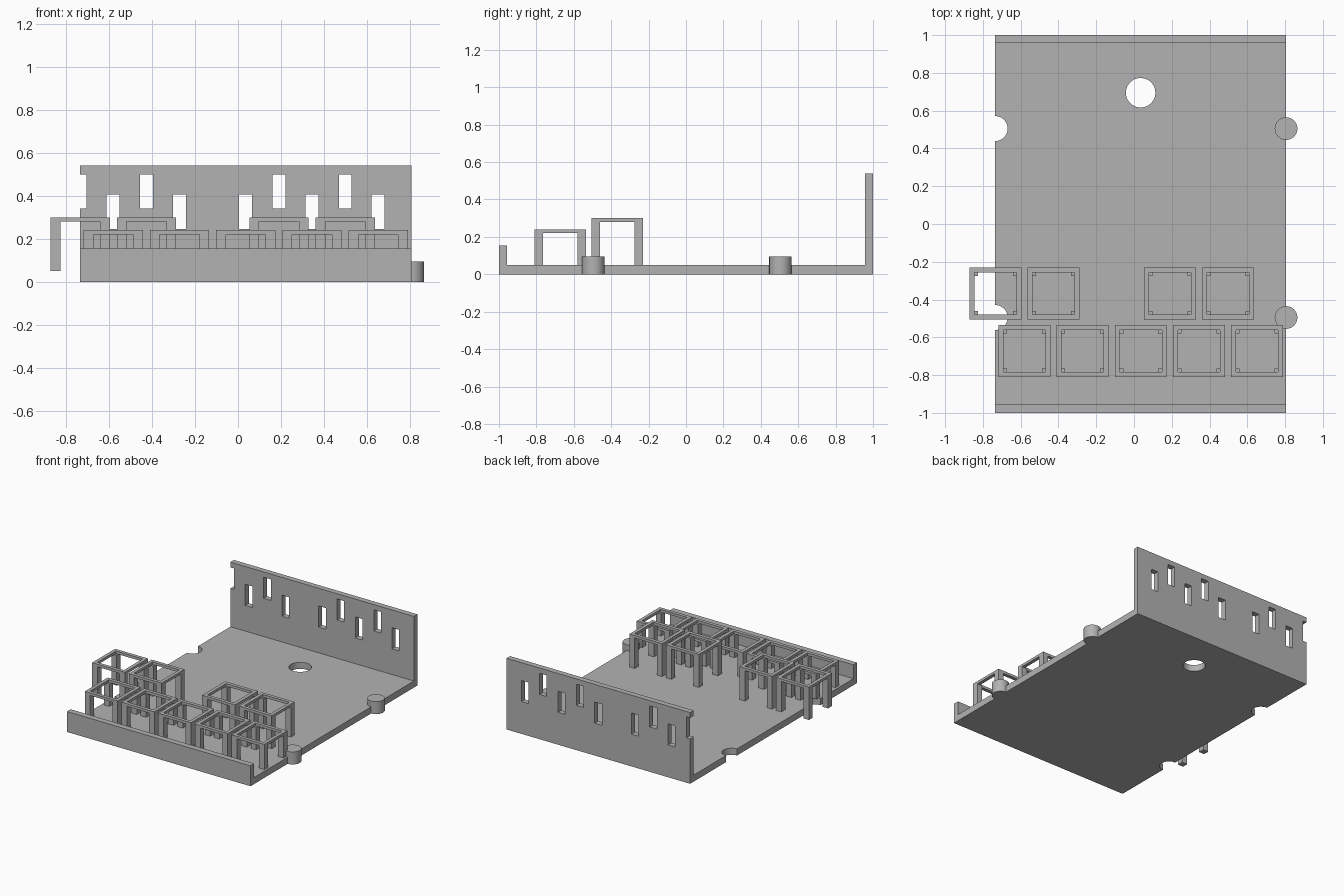
import bpy
import bmesh
import math
from mathutils import Matrix, Vector

cube = bpy.data.objects.get("Cube")
if cube:
    bpy.data.objects.remove(cube, do_unlink=True)

grey = bpy.data.materials.new("plain grey")
grey.use_nodes = True
COLOUR = (0.45, 0.45, 0.45, 1)
grey.diffuse_color = COLOUR
grey.node_tree.nodes["Principled BSDF"].inputs["Base Color"].default_value = COLOUR

LEFT, RIGHT = -0.735, 0.805      # tray edges in x
FLOOR = 0.05                     # tray floor thickness
PITCH, FRAME = 0.3078, 0.275     # frame spacing and outer size
LOW_ROW = [-0.58 + PITCH * i for i in range(5)]
HIGH_ROW = [-0.733 + PITCH * i for i in (0, 1, 3, 4)]


def make_object(name, bm):
    bmesh.ops.recalc_face_normals(bm, faces=bm.faces)
    mesh = bpy.data.meshes.new(name)
    bm.to_mesh(mesh)
    bm.free()
    mesh.materials.append(grey)
    obj = bpy.data.objects.new(name, mesh)
    bpy.context.collection.objects.link(obj)
    return obj


def add_box(bm, low, high):
    low, high = Vector(low), Vector(high)
    matrix = Matrix.Translation((low + high) / 2) @ Matrix.Diagonal((*(high - low), 1))
    bmesh.ops.create_cube(bm, size=1, matrix=matrix)


def add_cylinder(bm, x, y, radius, bottom, top):
    bmesh.ops.create_cone(bm, cap_ends=True, segments=48, radius1=radius, radius2=radius,
                          depth=top - bottom,
                          matrix=Matrix.Translation((x, y, (bottom + top) / 2)))


def smooth(obj):
    bpy.ops.object.select_all(action='DESELECT')
    obj.select_set(True)
    bpy.context.view_layer.objects.active = obj
    bpy.ops.object.shade_smooth_by_angle(angle=math.radians(30))


# Tray: side profile with front lip and back wall, extruded along x
profile = [(-1, 0), (1, 0), (1, 0.54), (0.958, 0.54), (0.958, FLOOR),
           (-0.956, FLOOR), (-0.956, 0.155), (-1, 0.155)]
bm = bmesh.new()
side = bm.faces.new([bm.verts.new((LEFT, y, z)) for y, z in profile])
extruded = bmesh.ops.extrude_face_region(bm, geom=[side])["geom"]
bmesh.ops.translate(bm, vec=(RIGHT - LEFT, 0, 0),
                    verts=[v for v in extruded if isinstance(v, bmesh.types.BMVert)])
tray = make_object("tray", bm)

# Cutters: cable hole, edge notches and back wall slots
bm = bmesh.new()
add_cylinder(bm, 0.035, 0.695, 0.078, -0.1, 0.15)
for y in (-0.495, 0.505):
    add_cylinder(bm, LEFT, y, 0.066, -0.1, 0.15)
for centres, bottom in ((LOW_ROW, 0.245), (HIGH_ROW, 0.34)):
    for x in centres:
        add_box(bm, (x - 0.03, 0.9, bottom), (x + 0.03, 1.1, bottom + 0.16))
cutter = make_object("tray_cutter", bm)
cutter.hide_render = True

cut = tray.modifiers.new("openings", 'BOOLEAN')
cut.operation = 'DIFFERENCE'
cut.solver = 'EXACT'
cut.object = cutter
bpy.context.view_layer.objects.active = tray
bpy.ops.object.modifier_apply(modifier=cut.name)
bpy.data.objects.remove(cutter, do_unlink=True)
smooth(tray)

# Joining pegs on the left edge
for name, y in (("front_peg", -0.495), ("back_peg", 0.505)):
    bm = bmesh.new()
    add_cylinder(bm, RIGHT, y, 0.06, 0, 0.095)
    smooth(make_object(name, bm))


def key_frame(name, x, y, top):
    """Open square rim standing on four corner legs."""
    bm = bmesh.new()
    under, half, leg = top - 0.02, FRAME / 2, 0.045
    inner = half - 0.026
    corners = ((-1, -1), (1, -1), (1, 1), (-1, 1))
    loops = [[bm.verts.new((x + sx * r, y + sy * r, z)) for sx, sy in corners]
             for r, z in ((half, under), (half, top), (inner, top), (inner, under))]
    for i in range(4):
        a, b = loops[i], loops[(i + 1) % 4]
        for j in range(4):
            k = (j + 1) % 4
            bm.faces.new((a[j], a[k], b[k], b[j]))
    for sx, sy in corners:
        cx, cy = x + sx * (half - leg / 2), y + sy * (half - leg / 2)
        add_box(bm, (cx - leg / 2, cy - leg / 2, FLOOR),
                (cx + leg / 2, cy + leg / 2, under))
    make_object(name, bm)


# Two staggered rows of frames
for i, x in enumerate(LOW_ROW):
    key_frame(f"low_frame_{i + 1}", x, -0.673, 0.24)
for i, x in enumerate(HIGH_ROW):
    key_frame(f"high_frame_{i + 1}", x, -0.367, 0.30)
